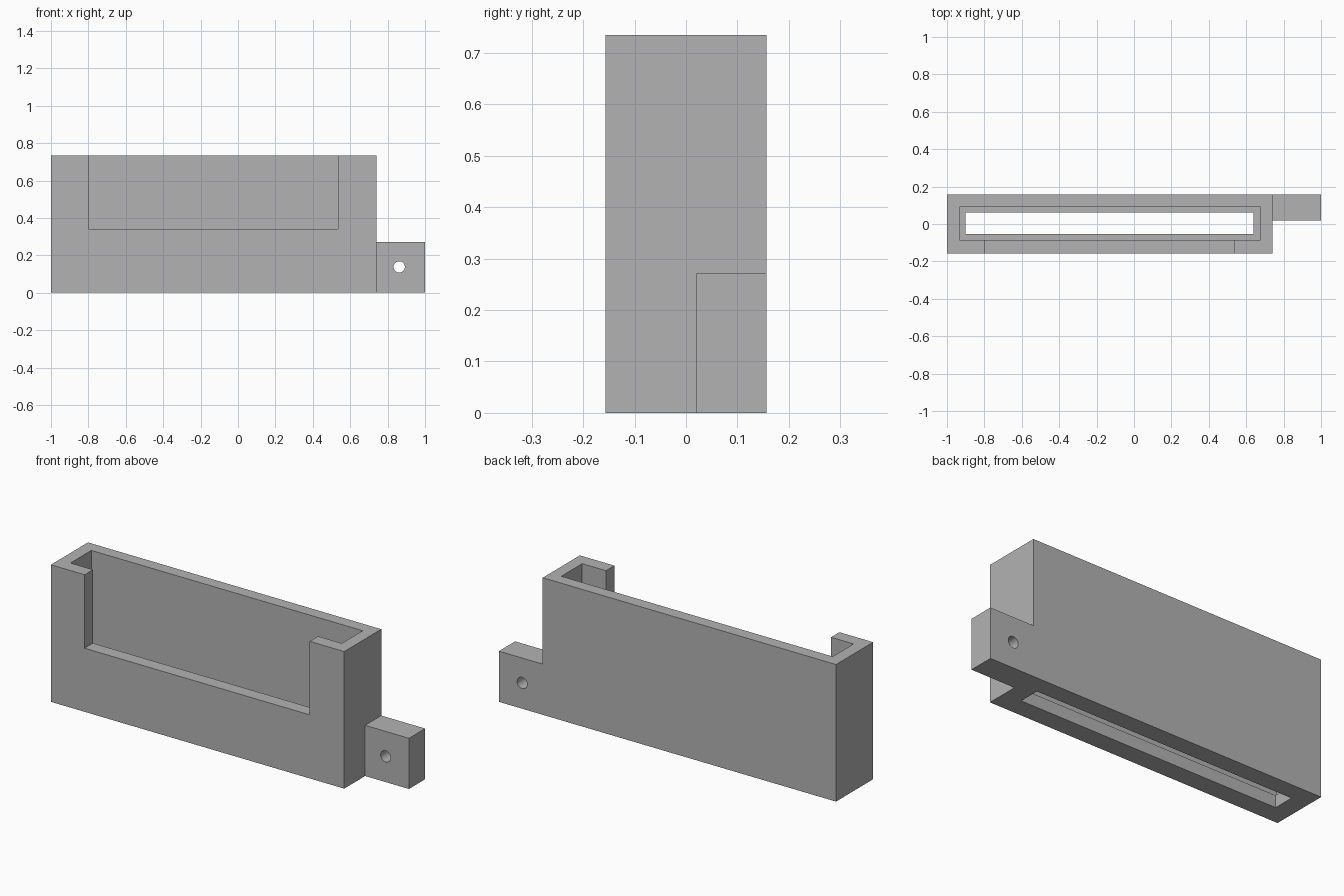
import bpy
import math
from mathutils import Vector

cube = bpy.data.objects.get("Cube")
if cube:
    bpy.data.objects.remove(cube, do_unlink=True)

# Single grey material
grey = bpy.data.materials.new("grey plastic")
grey.use_nodes = True
grey.diffuse_color = (0.45, 0.45, 0.45, 1)
grey.node_tree.nodes["Principled BSDF"].inputs["Base Color"].default_value = grey.diffuse_color


def box(name, low, high):
    """Box between two opposite corners."""
    low, high = Vector(low), Vector(high)
    bpy.ops.mesh.primitive_cube_add(size=1, location=(low + high) / 2)
    ob = bpy.context.object
    ob.name = name
    ob.scale = high - low
    bpy.ops.object.transform_apply(location=False, rotation=False, scale=True)
    ob.data.materials.append(grey)
    return ob


def cut(target, cutter):
    """Subtract the cutter for good, then remove it."""
    mod = target.modifiers.new("cut", 'BOOLEAN')
    mod.operation = 'DIFFERENCE'
    mod.solver = 'EXACT'
    mod.object = cutter
    bpy.context.view_layer.objects.active = target
    bpy.ops.object.modifier_apply(modifier=mod.name)
    bpy.data.objects.remove(cutter, do_unlink=True)


TOP = 0.735
HALF = 0.157

# Holder: pocket, through slot in the floor, front window
holder = box("holder_body", (-1, -HALF, 0), (0.74, HALF, TOP))
cut(holder, box("pocket_cutter", (-0.934, -0.086, 0.065), (0.676, 0.091, 1)))
cut(holder, box("slot_cutter", (-0.901, -0.053, -0.1), (0.638, 0.061, 0.2)))
cut(holder, box("window_cutter", (-0.8, -0.3, 0.341), (0.535, 0, 1)))

# Side mounting tab with a screw hole
tab = box("mounting_tab", (0.74, 0.02, 0), (1, HALF, 0.272))
bpy.ops.mesh.primitive_cylinder_add(vertices=32, radius=0.03, depth=1,
                                    location=(0.862, 0.09, 0.138),
                                    rotation=(math.pi / 2, 0, 0))
drill = bpy.context.object
drill.name = "screw_hole_cutter"
drill.data.materials.append(grey)
cut(tab, drill)

# Round hole wall smooth, all other edges crisp
bpy.ops.object.select_all(action='DESELECT')
tab.select_set(True)
bpy.context.view_layer.objects.active = tab
bpy.ops.object.shade_smooth_by_angle(angle=math.radians(30))
